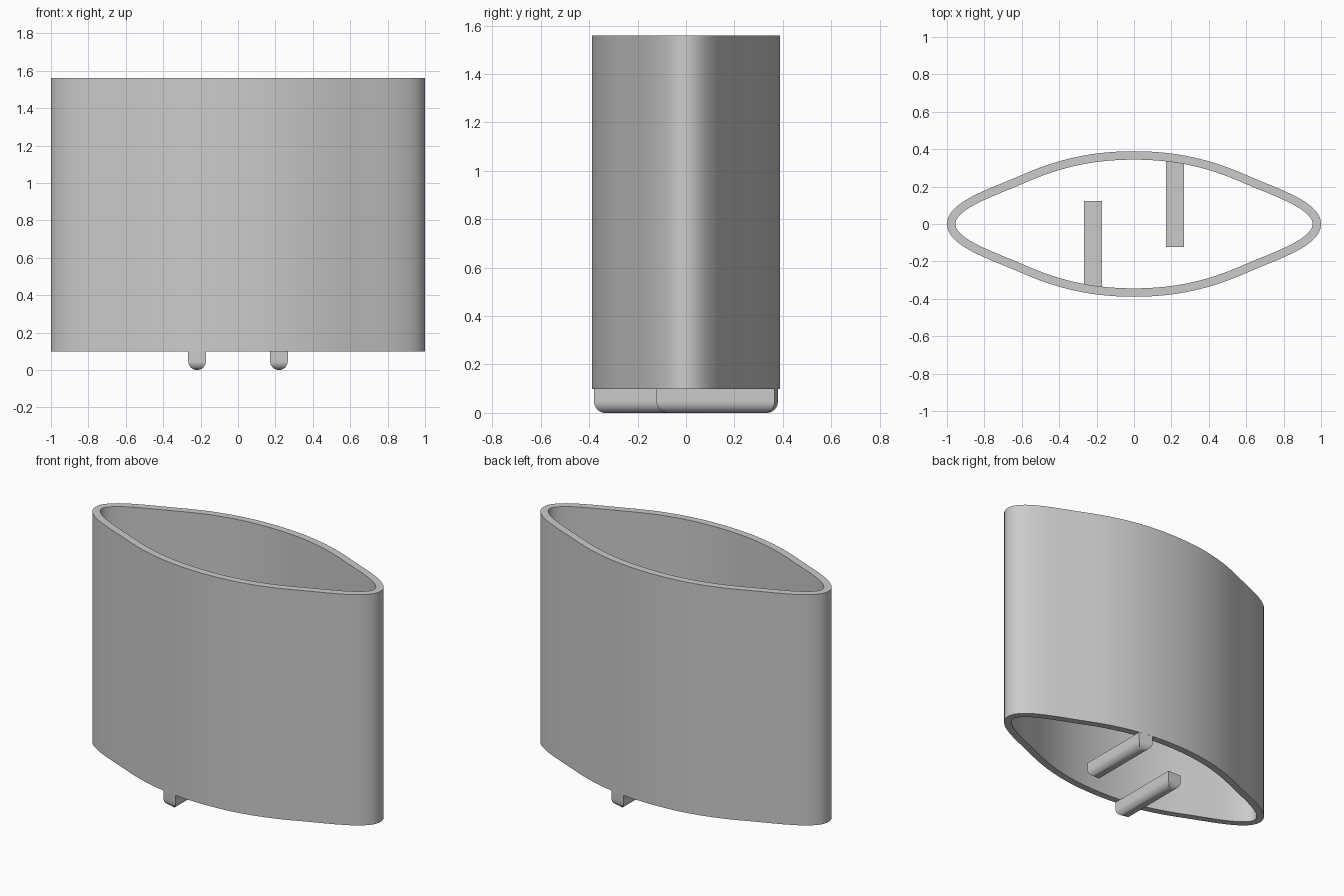
import bpy, bmesh, math
from mathutils import Vector
from mathutils.geometry import interpolate_bezier

cube = bpy.data.objects.get("Cube")
if cube:
    bpy.data.objects.remove(cube, do_unlink=True)

HEIGHT, BASE, WALL = 1.56, 0.098, 0.045

gray = bpy.data.materials.new("plain_gray")
gray.use_nodes = True
gray.diffuse_color = (0.6, 0.6, 0.6, 1)
gray.node_tree.nodes["Principled BSDF"].inputs["Base Color"].default_value = gray.diffuse_color


def add_object(name, bm, angle):
    bmesh.ops.recalc_face_normals(bm, faces=bm.faces)
    mesh = bpy.data.meshes.new(name)
    bm.to_mesh(mesh)
    bm.free()
    mesh.materials.append(gray)
    obj = bpy.data.objects.new(name, mesh)
    bpy.context.collection.objects.link(obj)
    bpy.ops.object.select_all(action='DESELECT')
    obj.select_set(True)
    bpy.context.view_layer.objects.active = obj
    bpy.ops.object.shade_smooth_by_angle(angle=math.radians(angle))


# Quarter of the pointed oval outline, mirrored into a full loop
crown = [(0, .389), (.22, .389), (.4, .35), (.6, .262)]
tip = [(.6, .262), (.77, .187), (1, .12), (1, 0)]
quarter = []
for curve in (crown, tip):
    pts = interpolate_bezier(*[Vector((x, y, 0)) for x, y in curve], 17)
    quarter += pts[1:] if quarter else pts
half = quarter + [Vector((p.x, -p.y, 0)) for p in reversed(quarter[:-1])]
outline = half + [Vector((-p.x, p.y, 0)) for p in reversed(half[1:-1])]


def outline_y(x):
    for a, b in zip(quarter, quarter[1:]):
        if a.x <= x <= b.x:
            return a.y + (b.y - a.y) * (x - a.x) / (b.x - a.x)


# Open sleeve: inner and outer walls joined by flat rims
n = len(outline)
inner = []
for i, p in enumerate(outline):
    d = outline[(i + 1) % n] - outline[i - 1]
    inner.append(p + Vector((d.y, -d.x, 0)).normalized() * WALL)
bm = bmesh.new()
rings = [[bm.verts.new((p.x, p.y, z)) for p in loop]
         for loop, z in ((outline, BASE), (outline, HEIGHT), (inner, HEIGHT), (inner, BASE))]
for k in range(4):
    a, b = rings[k], rings[(k + 1) % 4]
    for i in range(n):
        j = (i + 1) % n
        bm.faces.new((a[i], a[j], b[j], b[i]))
add_object("sleeve", bm, 40)


# Foot bars with rounded undersides; the outer end follows the wall
def add_foot(name, side):
    x0, x1, y0, r = .172, .266, -.122, .047
    steps = 9
    loops = []
    for i in range(steps):
        a = math.pi / 2 * i / steps
        loops.append((r * (1 - math.sin(a)) * .99, r * (1 - math.cos(a))))
    loops += [(0, r), (0, BASE)]
    bm = bmesh.new()
    rings = []
    for inset, z in loops:
        corners = [(x0 + inset, y0 + inset), (x1 - inset, y0 + inset),
                   (x1 - inset, outline_y(x1) - inset),
                   (x0 + inset, outline_y(x0) - inset)]
        rings.append([bm.verts.new((side * x, side * y, z)) for x, y in corners])
    for a, b in zip(rings, rings[1:]):
        for i in range(4):
            j = (i + 1) % 4
            bm.faces.new((a[i], a[j], b[j], b[i]))
    bm.faces.new(rings[0])
    bm.faces.new(rings[-1])
    add_object(name, bm, 30)


add_foot("left_foot_bar", 1)
add_foot("right_foot_bar", -1)
